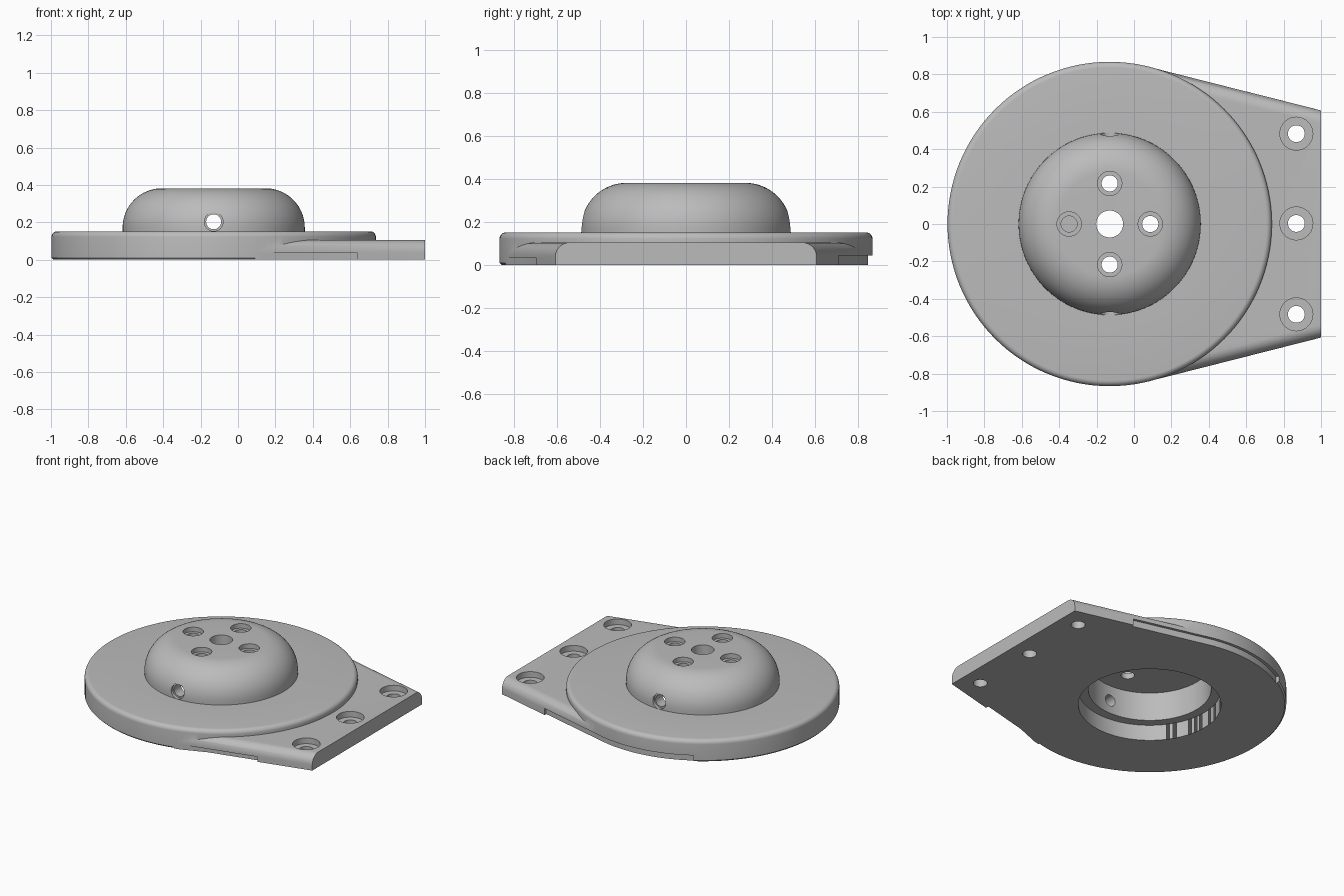
import bpy, bmesh
from math import sin, cos, pi, radians
from mathutils import Matrix, Vector

cube = bpy.data.objects.get("Cube")
if cube:
    bpy.data.objects.remove(cube, do_unlink=True)

CX, R = -0.13, 0.867          # disc axis and radius
grey = bpy.data.materials.new("grey")
grey.use_nodes = True
colour = (0.5, 0.5, 0.5, 1)
grey.diffuse_color = colour
grey.node_tree.nodes["Principled BSDF"].inputs["Base Color"].default_value = colour


def make_object(name, bm):
    bmesh.ops.recalc_face_normals(bm, faces=bm.faces)
    mesh = bpy.data.meshes.new(name)
    bm.to_mesh(mesh)
    bm.free()
    mesh.materials.append(grey)
    obj = bpy.data.objects.new(name, mesh)
    bpy.context.collection.objects.link(obj)
    return obj


def lathe(name, profile, steps=128):
    bm = bmesh.new()
    verts = [bm.verts.new((r, 0, z)) for r, z in profile]
    edges = [bm.edges.new(p) for p in zip(verts, verts[1:])]
    bmesh.ops.spin(bm, geom=verts + edges, axis=(0, 0, 1), cent=(0, 0, 0),
                   angle=2 * pi, steps=steps)
    bmesh.ops.remove_doubles(bm, verts=bm.verts, dist=1e-5)
    bmesh.ops.translate(bm, verts=bm.verts, vec=(CX, 0, 0))
    return make_object(name, bm)


def prism(points, z0, z1):
    bm = bmesh.new()
    face = bm.faces.new([bm.verts.new((x, y, z0)) for x, y in points])
    out = bmesh.ops.extrude_face_region(bm, geom=[face])
    bmesh.ops.translate(bm, verts=[v for v in out["geom"] if isinstance(v, bmesh.types.BMVert)],
                        vec=(0, 0, z1 - z0))
    return bm


def cylinder(name, centre, radius, depth, along_y=False, segments=40):
    bm = bmesh.new()
    turn = Matrix.Rotation(pi / 2, 4, 'X') if along_y else Matrix()
    bmesh.ops.create_cone(bm, cap_ends=True, segments=segments, radius1=radius, radius2=radius,
                          depth=depth, matrix=Matrix.Translation(centre) @ turn)
    return make_object(name, bm)


def fillet(r, z, size, n):
    return [(r + size * cos(a), z + size * sin(a)) for a in (i * pi / 2 / n for i in range(n + 1))]


def arc(radius, start, end, n=28):
    angles = [radians(start + (end - start) * i / n) for i in range(n + 1)]
    return [(CX + radius * cos(a), radius * sin(a)) for a in angles]


# Round body: flat disc with a rounded dome on top
profile = [(0, 0), (R - 0.01, 0), (R, 0.01)] + fillet(R - 0.03, 0.122, 0.03, 6)
profile += [(0.487, 0.152)] + fillet(0.277, 0.172, 0.21, 16) + [(0, 0.382)]
body = lathe("flange_body", profile)

# Tapered mounting plate with rounded upper side edges
bm = prism([(0.09, -0.838), (1, -0.607), (1, 0.607), (0.09, 0.838)], 0, 0.105)
side_edges = [e for e in bm.edges
              if all(v.co.z > 0.1 for v in e.verts) and abs(e.verts[0].co.x - e.verts[1].co.x) > 0.5]
bmesh.ops.bevel(bm, geom=side_edges, offset=0.065, segments=8, profile=0.5, affect='EDGES')
plate = make_object("mounting_plate", bm)

# Stepped hollow in the underside
cutters = [lathe("hollow", [(0, -0.1), (0.453, -0.1), (0.453, 0.11), (0.39, 0.11),
                            (0.39, 0.31), (0, 0.31)])]

# Counterbored screw holes in the dome and the plate
dome_holes = [(CX + dx, dy) for dx, dy in ((0.217, 0), (-0.217, 0), (0, 0.217), (0, -0.217))]
for x, y in dome_holes:
    cutters.append(cylinder("dome_hole", (x, y, 0.35), 0.043, 0.2))
    cutters.append(cylinder("dome_counterbore", (x, y, 0.395), 0.065, 0.09))
cutters.append(cylinder("centre_hole", (CX, 0, 0.35), 0.072, 0.2))
for y in (-0.483, 0.003, 0.483):
    cutters.append(cylinder("plate_hole", (0.868, y, 0.05), 0.045, 0.3))
    cutters.append(cylinder("plate_counterbore", (0.868, y, 0.11), 0.088, 0.09))

# Side screw holes through the dome wall
for side in (-1, 1):
    cutters.append(cylinder("side_hole", (CX, side * 0.45, 0.203), 0.04, 0.3, True))
    cutters.append(cylinder("side_counterbore", (CX, side * 0.53, 0.203), 0.05, 0.13, True))

# Shallow lower edge reliefs: a long one at the back, a short one at the front
back = arc(R - 0.02, 121, 75.4) + [(0.6, 0.69), (0.6, 0.9)] + arc(R + 0.25, 70, 121)
cutters.append(make_object("back_relief", prism(back, -0.05, 0.045)))
front = [(0.12, -0.832), (0.3, -0.762), (0.64, -0.676), (0.64, -0.85), (0.12, -0.95)]
cutters.append(make_object("front_relief", prism(front, -0.05, 0.035)))

# Join the plate and cut everything, then keep only the finished body
for tool in [plate] + cutters:
    mod = body.modifiers.new(tool.name, 'BOOLEAN')
    mod.operation = 'UNION' if tool == plate else 'DIFFERENCE'
    mod.solver = 'EXACT'
    mod.object = tool
    tool.hide_render = True
bpy.context.view_layer.update()
finished = bpy.data.meshes.new_from_object(
    body.evaluated_get(bpy.context.evaluated_depsgraph_get()))
body.modifiers.clear()
body.data = finished
finished.materials.clear()
finished.materials.append(grey)
for poly in finished.polygons:
    poly.material_index = 0
for tool in [plate] + cutters:
    bpy.data.objects.remove(tool, do_unlink=True)

bpy.ops.object.select_all(action='DESELECT')
body.select_set(True)
bpy.context.view_layer.objects.active = body
bpy.ops.object.shade_smooth_by_angle(angle=radians(30))
